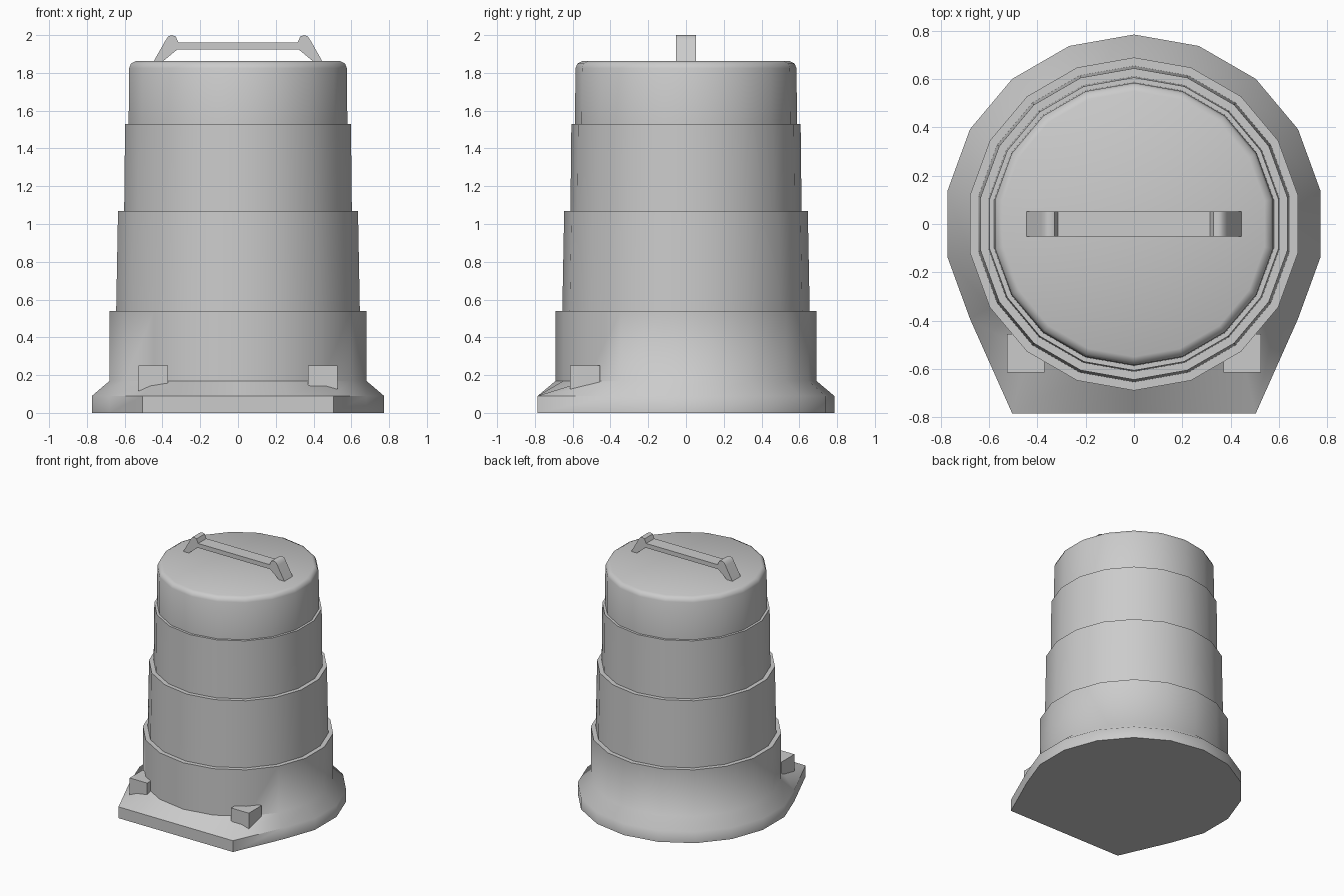
import bpy, bmesh, math

cube = bpy.data.objects.get("Cube")
if cube:
    bpy.data.objects.remove(cube, do_unlink=True)

SIDES = 18

grey = bpy.data.materials.new("light_grey")
grey.use_nodes = True
grey.diffuse_color = (0.6, 0.6, 0.6, 1)
grey.node_tree.nodes["Principled BSDF"].inputs["Base Color"].default_value = grey.diffuse_color


def finish(name, bm, angle):
    bmesh.ops.recalc_face_normals(bm, faces=bm.faces)
    mesh = bpy.data.meshes.new(name)
    bm.to_mesh(mesh)
    bm.free()
    obj = bpy.data.objects.new(name, mesh)
    bpy.context.collection.objects.link(obj)
    mesh.materials.append(grey)
    bpy.ops.object.select_all(action='DESELECT')
    obj.select_set(True)
    bpy.context.view_layer.objects.active = obj
    bpy.ops.object.shade_smooth_by_angle(angle=math.radians(angle))
    return obj


def ring(bm, radius, z, flat_front=False):
    verts = []
    for i in range(SIDES):
        a = math.pi / 2 + math.tau * i / SIDES
        x, y = radius * math.cos(a), radius * math.sin(a)
        # The foot squares off into two corners at the front
        if flat_front and math.sin(a) < -0.7:
            y = -radius
        verts.append(bm.verts.new((x, y, z)))
    return verts


# Stepped drum with flared foot: radius, height, squared front
profile = [
    (0.785, 0, True), (0.785, 0.09, True), (0.69, 0.17, False),
    (0.69, 0.54, False), (0.655, 0.54, False),
    (0.645, 1.07, False), (0.612, 1.07, False),
    (0.607, 1.53, False), (0.588, 1.53, False),
    (0.585, 1.825, False), (0.575, 1.85, False), (0.55, 1.862, False),
]
bm = bmesh.new()
rings = [ring(bm, *p) for p in profile]
for low, high in zip(rings, rings[1:]):
    for i in range(SIDES):
        j = (i + 1) % SIDES
        bm.faces.new((low[i], low[j], high[j], high[i]))
bm.faces.new(rings[0])
bm.faces.new(rings[-1])
finish("drum_body", bm, 55)

# Carry handle: half outline from the foot over the knuckle, mirrored
outer = [(0.45, 1.855), (0.385, 1.97), (0.37, 1.993), (0.35, 2.0),
         (0.33, 1.993), (0.315, 1.96)]
inner = [(0.32, 1.925), (0.405, 1.855)]
outline = (outer + [(-x, z) for x, z in reversed(outer)]
           + [(-x, z) for x, z in reversed(inner)] + inner)
bm = bmesh.new()
face = bm.faces.new([bm.verts.new((x, -0.052, z)) for x, z in outline])
result = bmesh.ops.extrude_face_region(bm, geom=[face])
moved = [g for g in result["geom"] if isinstance(g, bmesh.types.BMVert)]
bmesh.ops.translate(bm, vec=(0, 0.104, 0), verts=moved)
finish("carry_handle", bm, 40)

# Square lugs on the front corners
for name, side in (("left_lug", 1), ("right_lug", -1)):
    bm = bmesh.new()
    bmesh.ops.create_cube(bm, size=1)
    bmesh.ops.scale(bm, vec=(0.155, 0.16, 0.14), verts=bm.verts)
    bmesh.ops.translate(bm, vec=(side * 0.448, -0.535, 0.18), verts=bm.verts)
    finish(name, bm, 30)
